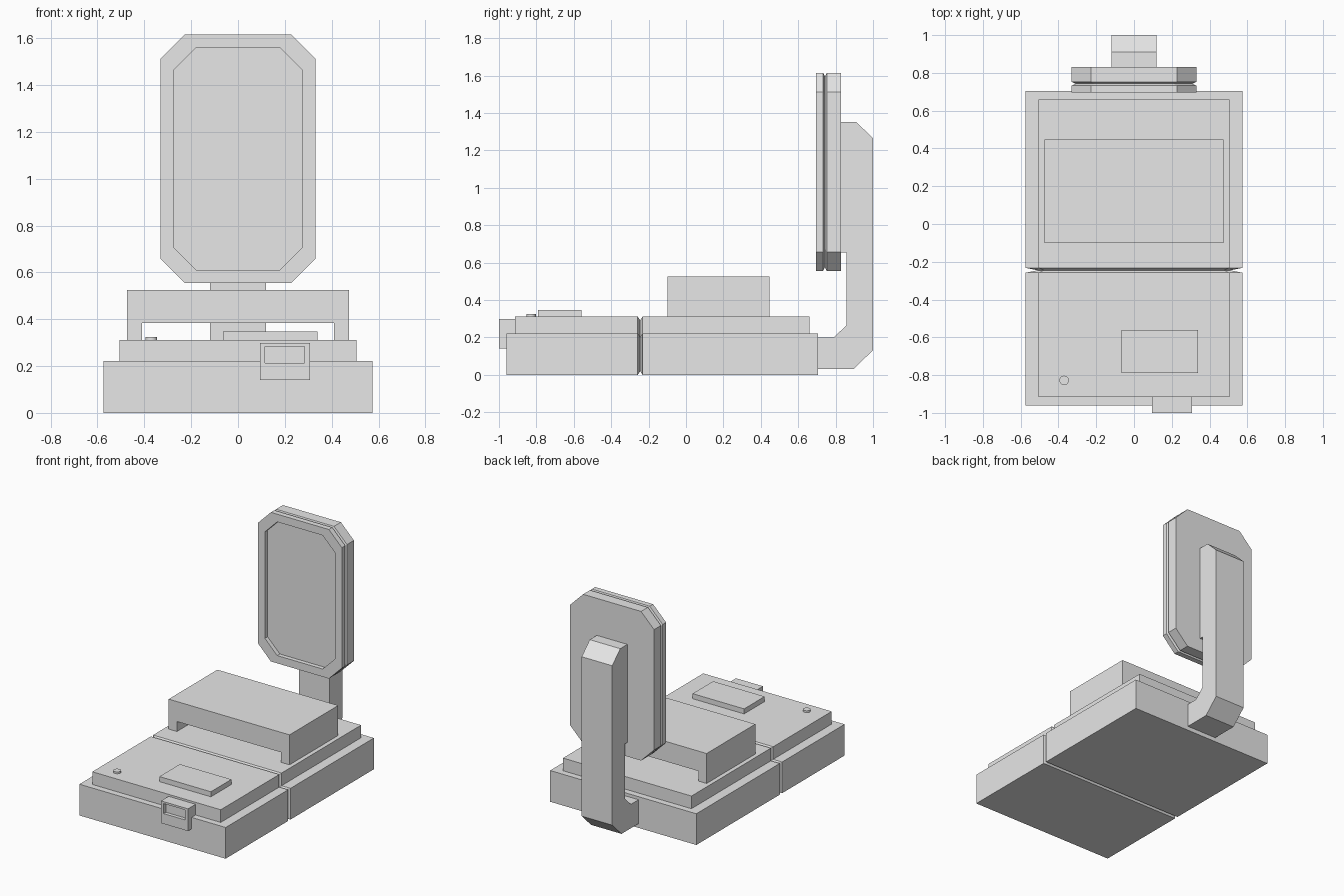
import bpy, bmesh
from mathutils import Vector

cube = bpy.data.objects.get("Cube")
if cube:
    bpy.data.objects.remove(cube, do_unlink=True)

grey = bpy.data.materials.new("plain grey")
grey.use_nodes = True
GREY = (0.8, 0.8, 0.8, 1)
grey.diffuse_color = GREY
for node in grey.node_tree.nodes:
    if node.type == 'BSDF_PRINCIPLED':
        node.inputs["Base Color"].default_value = GREY


def loft(name, rings):
    """Skin a row of equal-length rings and cap both ends."""
    bm = bmesh.new()
    loops = [[bm.verts.new(p) for p in ring] for ring in rings]
    for a, b in zip(loops, loops[1:]):
        for i in range(len(a)):
            j = (i + 1) % len(a)
            bm.faces.new((a[i], a[j], b[j], b[i]))
    bm.faces.new(loops[0][::-1])
    bm.faces.new(loops[-1])
    bmesh.ops.recalc_face_normals(bm, faces=bm.faces)
    mesh = bpy.data.meshes.new(name)
    bm.to_mesh(mesh)
    bm.free()
    mesh.materials.append(grey)
    ob = bpy.data.objects.new(name, mesh)
    bpy.context.collection.objects.link(ob)
    return ob


def rect(x0, x1, z0, z1, y, inset=0):
    x0, x1, z0, z1 = x0 + inset, x1 - inset, z0 + inset, z1 - inset
    return [(x0, y, z0), (x1, y, z0), (x1, y, z1), (x0, y, z1)]


def box(name, x0, x1, y0, y1, z0, z1):
    return loft(name, [rect(x0, x1, z0, z1, y) for y in (y0, y1)])


def octagon(y, inset=0):
    """Upright panel outline with cut corners."""
    w, h, c, mid = 0.33 - inset, 0.53 - inset, 0.102 - inset * 0.1, 1.085
    half = [(w, c - h), (w, h - c), (w - c, h), (c - w, h)]
    pts = half + [(-x, -z) for x, z in half]
    return [(x, y, mid + z) for x, z in pts]


# Two stepped base halves, with a V groove where they meet
SEAM = -0.245
for side, end, tier_end, lip in (("front", -0.96, -0.915, -0.258),
                                 ("rear", 0.705, 0.66, -0.232)):
    for part, w, z0, z1, y in (("base", 0.575, 0, 0.222, end),
                               ("tier", 0.505, 0.1, 0.312, tier_end)):
        inset = 0.065 if part == "base" else 0.025
        outer = [rect(-w, w, z0, z1, v) for v in (y, lip)]
        tip = rect(-w + inset, w - inset, z0, z1, SEAM)
        tip = [(x, v, z + (0.02 if z == z0 else -0.02)) for x, v, z in tip]
        loft(side + "_" + part, outer + [tip])

# Raised bridge standing on two side rails
bridge = [(-0.475, 0.312), (-0.41, 0.312), (-0.41, 0.383), (0.41, 0.383),
          (0.41, 0.312), (0.475, 0.312), (0.475, 0.525), (-0.475, 0.525)]
loft("bridge", [[(x, y, z) for x, z in bridge] for y in (-0.1, 0.447)])

# Bent support arm at the back
arm = [(0.70, 0.03), (0.895, 0.03), (1.0, 0.132), (1.0, 1.265), (0.91, 1.352),
       (0.83, 1.352), (0.83, 0.655), (0.858, 0.655), (0.858, 0.265),
       (0.79, 0.2), (0.70, 0.2)]
loft("support_arm", [[(x, y, z) for y, z in arm] for x in (-0.12, 0.12)])

# Upright panel: recessed front frame and back shell, grooved between
loft("panel_frame", [octagon(0.725, 0.055), octagon(0.695, 0.055),
                     octagon(0.695), octagon(0.733), octagon(0.743, 0.02)])
loft("panel_shell", [octagon(0.743, 0.02), octagon(0.753), octagon(0.83)])

# Front latch with a window-shaped recess
window = (0.115, 0.285, 0.213, 0.284)
body = (0.095, 0.307, 0.14, 0.298)
loft("latch", [rect(*window, -0.975), rect(*window, -1.0),
               rect(*body, -1.0), rect(*body, -0.91)])

# Small fittings on the front deck
box("deck_pad", -0.065, 0.34, -0.79, -0.56, 0.305, 0.348)
bpy.ops.mesh.primitive_cylinder_add(vertices=24, radius=0.025, depth=0.03,
                                    location=(-0.37, -0.828, 0.31))
button = bpy.context.object
button.name = "deck_button"
button.data.materials.append(grey)
bpy.ops.object.shade_smooth_by_angle()
